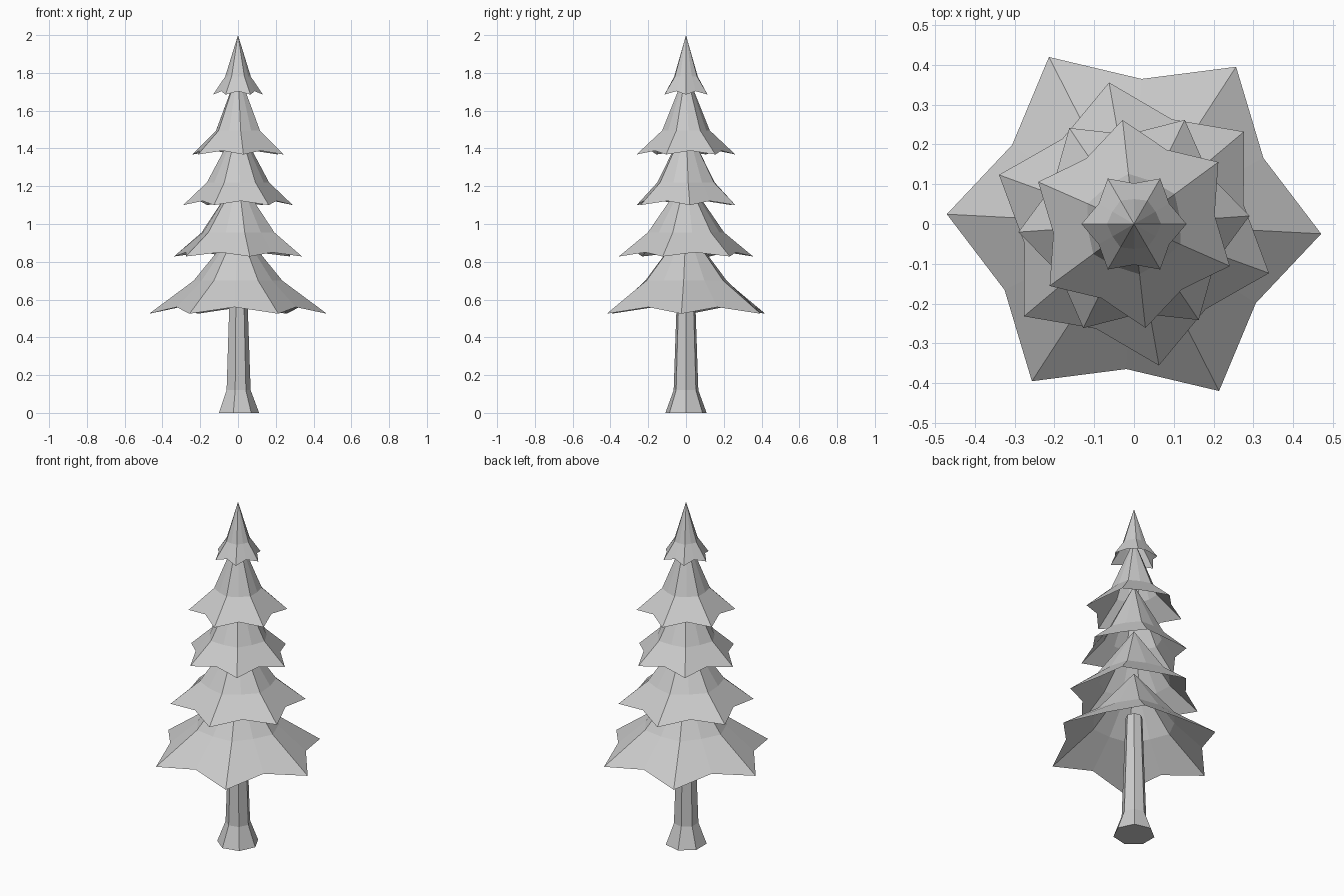
import bpy, bmesh
from math import cos, sin, radians, tau

if "Cube" in bpy.data.objects:
    bpy.data.objects.remove(bpy.data.objects["Cube"])


def ring(bm, n, radius, z, start=0.0, dip=1.0, lift=0.0):
    # Closed ring; every second vertex may be pulled in and lifted
    verts = []
    for i in range(n):
        r = radius * (dip if i % 2 else 1)
        a = radians(start) + tau * i / n
        verts.append(bm.verts.new((r * cos(a), r * sin(a), z + (lift if i % 2 else 0))))
    return verts


def bridge(bm, low, high):
    n = len(low)
    for i in range(n):
        j = (i + 1) % n
        bm.faces.new((low[i], low[j], high[j], high[i]))


def finish(bm, name):
    mesh = bpy.data.meshes.new(name)
    bm.to_mesh(mesh)
    bm.free()
    obj = bpy.data.objects.new(name, mesh)
    bpy.context.collection.objects.link(obj)
    return obj


# Flared seven-sided trunk
bm = bmesh.new()
rings = [ring(bm, 7, r, z) for r, z in ((0.112, 0), (0.067, 0.12), (0.046, 0.72))]
for low, high in zip(rings, rings[1:]):
    bridge(bm, low, high)
bm.faces.new(rings[0][::-1])
bm.faces.new(rings[-1])
finish(bm, "trunk")


def foliage(name, angle, tip_r, tip_z, lift, mid_r, mid_z, apex_z):
    # Open six-pointed skirt: star rim, rounder middle ring, apex
    bm = bmesh.new()
    rim = ring(bm, 12, tip_r, tip_z, angle, 0.775, lift)
    mid = ring(bm, 12, mid_r, mid_z, angle, 0.92)
    bridge(bm, rim, mid)
    apex = bm.verts.new((0, 0, apex_z))
    for i in range(12):
        bm.faces.new((mid[i], mid[(i + 1) % 12], apex))
    finish(bm, name)


# Branch layers from bottom to top
foliage("branches_bottom", -3, 0.471, 0.525, 0.035, 0.235, 0.70, 0.99)
foliage("branches_lower", -20, 0.361, 0.828, 0.022, 0.205, 0.955, 1.25)
foliage("branches_middle", 4, 0.291, 1.10, 0.022, 0.165, 1.22, 1.53)
foliage("branches_upper", -23.7, 0.263, 1.368, 0.02, 0.127, 1.495, 1.81)
foliage("branches_top", 0, 0.132, 1.685, 0.018, 0.068, 1.78, 2.0)
